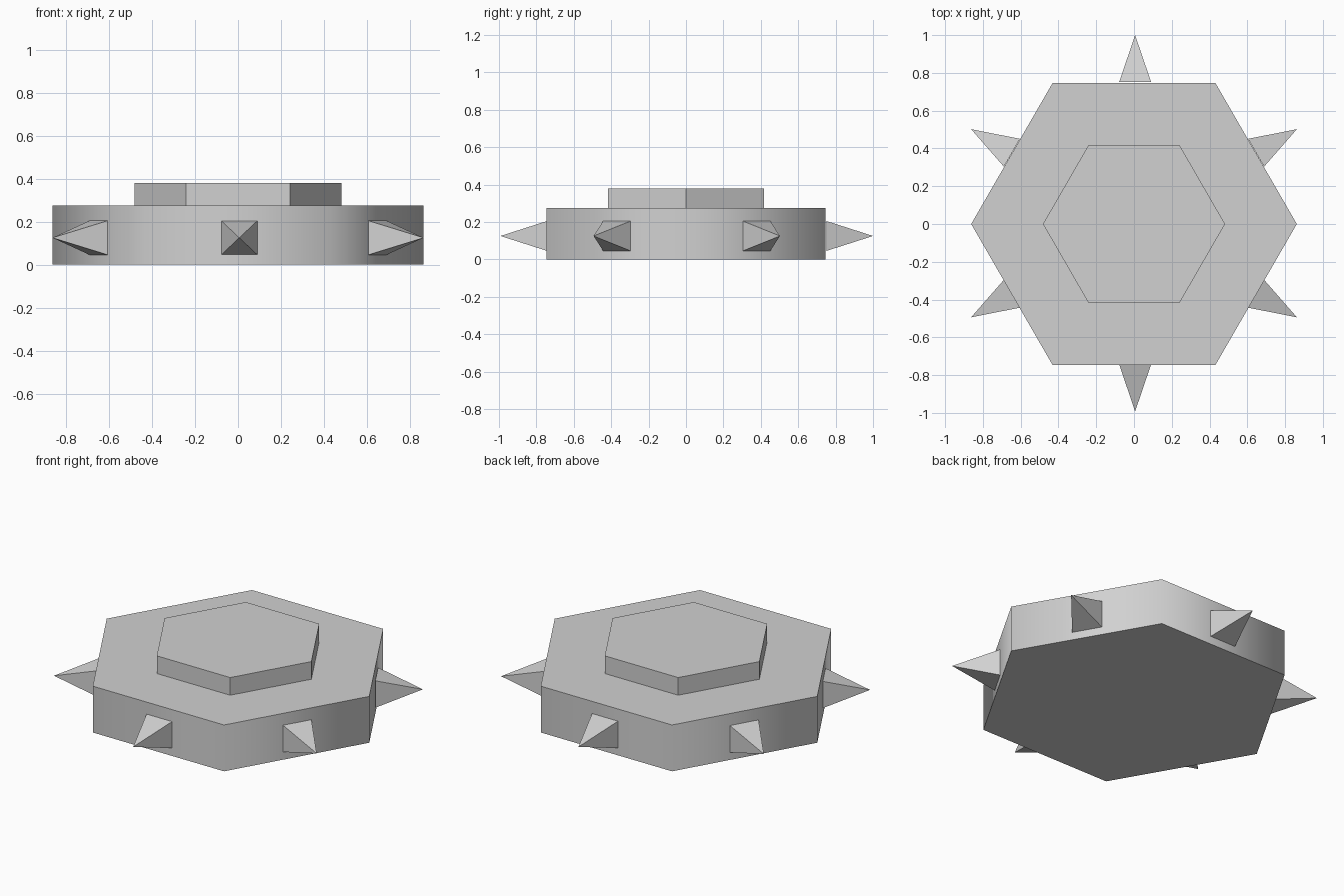
import bpy
import math
from mathutils import Matrix, Vector

cube = bpy.data.objects.get("Cube")
if cube:
    bpy.data.objects.remove(cube, do_unlink=True)

grey = bpy.data.materials.new("light_grey")
grey.use_nodes = True
colour = (0.64, 0.64, 0.64, 1)
grey.diffuse_color = colour
grey.node_tree.nodes["Principled BSDF"].inputs["Base Color"].default_value = colour


def hex_plate(name, radius, bottom, top):
    """Hexagonal slab with corners on the x axis."""
    bpy.ops.mesh.primitive_cylinder_add(
        vertices=6, radius=radius, depth=top - bottom,
        location=(0, 0, (top + bottom) / 2), rotation=(0, 0, math.radians(30)))
    plate = bpy.context.object
    plate.name = name
    plate.data.materials.append(grey)
    return plate


# Main body: walls blend softly around the corners, caps stay crisp
RADIUS = 0.862
body = hex_plate("body", RADIUS, 0, 0.275)
bpy.ops.object.shade_smooth_by_angle(angle=math.radians(70))

# Raised flat-shaded centre plate
hex_plate("centre_plate", 0.482, 0.275, 0.38)

# One four-sided spike at the middle of each wall
APOTHEM = RADIUS * math.cos(math.radians(30))
SPIKE_LENGTH = 0.996 - APOTHEM
SPIKE_WIDTH, SPIKE_HEIGHT = 0.17, 0.16
for i in range(6):
    bpy.ops.mesh.primitive_cone_add(
        vertices=4, radius1=math.sqrt(0.5), radius2=0, depth=1)
    spike = bpy.context.object
    spike.name = f"spike_{i + 1}"
    # Square the base to the axes, size it, then point it outward along x
    shape = (Matrix.Rotation(math.pi / 2, 4, "Y")
             @ Matrix.Diagonal((SPIKE_HEIGHT, SPIKE_WIDTH, SPIKE_LENGTH, 1))
             @ Matrix.Rotation(math.pi / 4, 4, "Z"))
    spike.data.transform(shape)
    angle = math.radians(30 + 60 * i)
    reach = APOTHEM + SPIKE_LENGTH / 2
    shift = 0.006 if i in (1, 4) else 0
    spike.location = Vector((reach * math.cos(angle) + shift,
                             reach * math.sin(angle) + 0.004, 0.125))
    spike.rotation_euler.z = angle
    spike.data.materials.append(grey)
